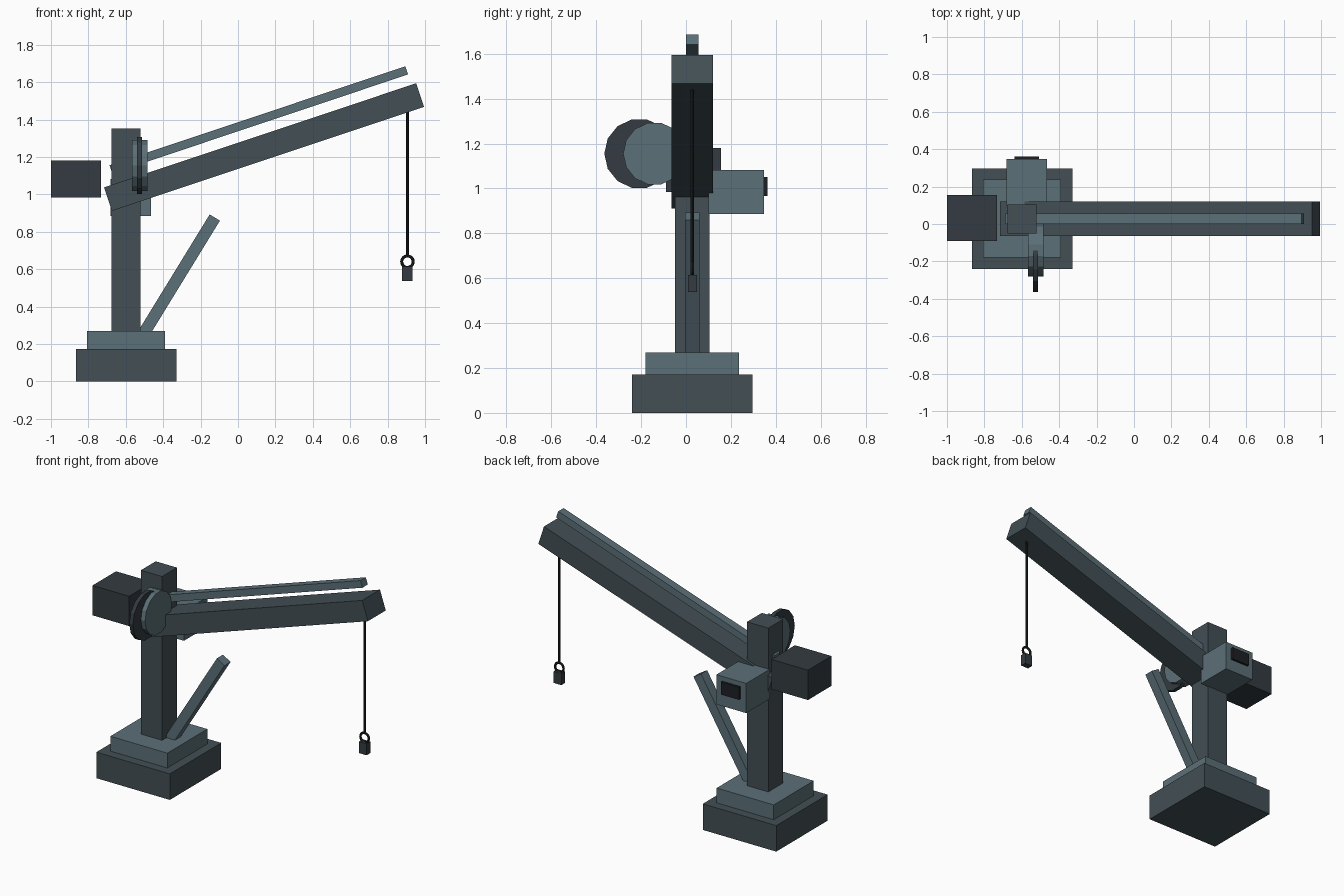
import bpy, math
from mathutils import Vector

if "Cube" in bpy.data.objects:
    bpy.data.objects.remove(bpy.data.objects["Cube"])

CY = 0.028  # centre plane of the crane


def mat(name, rgb):
    m = bpy.data.materials.new(name)
    m.diffuse_color = (*rgb, 1)
    m.use_nodes = True
    m.node_tree.nodes["Principled BSDF"].inputs["Base Color"].default_value = m.diffuse_color
    return m


STEEL = mat("steel", (0.055, 0.078, 0.09))
LIGHT = mat("light_steel", (0.105, 0.16, 0.185))
DARK = mat("dark_steel", (0.033, 0.044, 0.052))
BLACK = mat("black", (0.012, 0.014, 0.017))


def finish(name, m):
    o = bpy.context.object
    o.name = name
    o.data.materials.append(m)
    return o


def box(name, x, y, z, m):
    """Box from (min, max) pairs."""
    bpy.ops.mesh.primitive_cube_add(size=1, location=[sum(p) / 2 for p in (x, y, z)])
    o = finish(name, m)
    o.scale = [p[1] - p[0] for p in (x, y, z)]
    return o


def beam(name, a, b, width, thick, m):
    """Slanted bar in the xz plane between the end centres a and b."""
    a, b = Vector(a), Vector(b)
    d, c = b - a, (a + b) / 2
    bpy.ops.mesh.primitive_cube_add(size=1, location=(c.x, CY, c.y),
                                    rotation=(0, -math.atan2(d.y, d.x), 0))
    o = finish(name, m)
    o.scale = (d.length, width, thick)
    return o


def cylinder(name, loc, r, depth, sides, m, along_x=False):
    bpy.ops.mesh.primitive_cylinder_add(vertices=sides, radius=r, depth=depth, location=loc,
                                        rotation=(0, math.pi / 2 if along_x else 0, 0))
    return finish(name, m)


# Stepped base and mast
box("base", (-0.867, -0.33), (-0.24, 0.296), (0, 0.172), STEEL)
box("base_step", (-0.807, -0.39), (-0.18, 0.237), (0.172, 0.27), LIGHT)
box("mast", (-0.675, -0.52), (-0.05, 0.105), (0.27, 1.352), STEEL)

# Boom, the rod above it and the lower strut
beam("boom", (-0.695, 0.974), (0.974, 1.531), 0.186, 0.133, STEEL)
beam("upper_rod", (-0.68, 1.134), (0.902, 1.663), 0.056, 0.046, LIGHT)
beam("lower_strut", (-0.53, 0.214), (-0.124, 0.876), 0.064, 0.064, LIGHT)

# Counterweight and motor housing with its rear panel
box("counterweight", (-1.0, -0.733), (-0.09, 0.155), (0.983, 1.18), DARK)
box("motor_housing", (-0.683, -0.465), (0.1, 0.347), (0.885, 1.081), LIGHT)
box("motor_panel", (-0.64, -0.508), (0.34, 0.362), (0.967, 1.05), BLACK)

# Winch drum with the larger offset disc
cylinder("winch_drum", (-0.525, -0.14, 1.155), 0.14, 0.083, 14, LIGHT, True)
cylinder("winch_disc", (-0.527, -0.208, 1.155), 0.156, 0.026, 14, DARK, True)

# Hoist cable, ring and hook block
cylinder("hoist_cable", (0.906, CY, 1.075), 0.008, 0.81, 8, BLACK)
bpy.ops.mesh.primitive_torus_add(major_segments=16, minor_segments=6, major_radius=0.031,
                                 minor_radius=0.008, location=(0.906, CY, 0.64),
                                 rotation=(math.pi / 2, 0, 0))
finish("hook_ring", BLACK)
box("hook_block", (0.878, 0.934), (0.008, 0.048), (0.538, 0.614), DARK)
